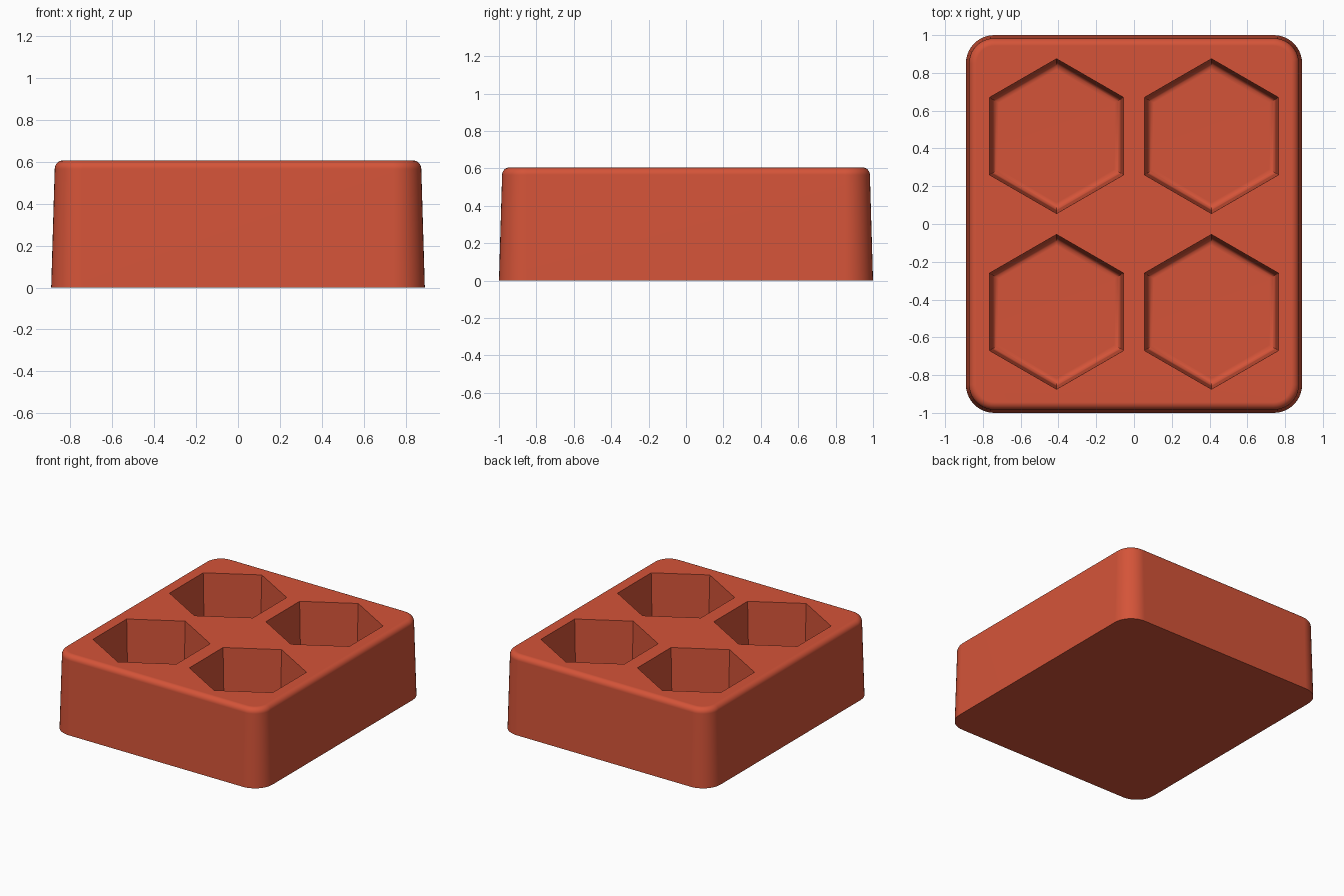
import bpy, bmesh
from math import sin, cos, tan, pi, radians

cube = bpy.data.objects.get("Cube")
if cube:
    bpy.data.objects.remove(cube, do_unlink=True)

HALF_X, HALF_Y, HEIGHT = 0.89, 1.0, 0.605
CORNER, EDGE = 0.15, 0.04
FLOOR, FILLET = 0.1, 0.035
DRAFT = tan(radians(1.7))

clay = bpy.data.materials.new("terracotta_red")
clay.use_nodes = True
colour = (0.66, 0.088, 0.040, 1)
clay.diffuse_color = colour
clay.node_tree.nodes["Principled BSDF"].inputs["Base Color"].default_value = colour


def rounded_rect(inset, z, steps=10):
    """Ring of a rounded rectangle, moved inward by inset."""
    r = CORNER - inset
    ring = []
    for q, (sx, sy) in enumerate([(1, 1), (-1, 1), (-1, -1), (1, -1)]):
        for i in range(steps + 1):
            a = (q + i / steps) * pi / 2
            ring.append((sx * (HALF_X - CORNER) + r * cos(a),
                         sy * (HALF_Y - CORNER) + r * sin(a), z))
    return ring


def hexagon(cx, cy, apothem, z):
    """Ring of a hexagon with points toward the front and back."""
    r = apothem / cos(pi / 6)
    return [(cx + r * cos(pi / 6 + k * pi / 3),
             cy + r * sin(pi / 6 + k * pi / 3), z) for k in range(6)]


def loft(name, rings):
    """Solid skinned through rings from bottom to top."""
    bm = bmesh.new()
    loops = [[bm.verts.new(p) for p in ring] for ring in rings]
    n = len(loops[0])
    for a, b in zip(loops, loops[1:]):
        for i in range(n):
            j = (i + 1) % n
            bm.faces.new((a[i], a[j], b[j], b[i]))
    bm.faces.new(loops[0][::-1])
    bm.faces.new(loops[-1])
    bmesh.ops.recalc_face_normals(bm, faces=bm.faces)
    mesh = bpy.data.meshes.new(name)
    bm.to_mesh(mesh)
    bm.free()
    mesh.materials.append(clay)
    obj = bpy.data.objects.new(name, mesh)
    bpy.context.collection.objects.link(obj)
    return obj


# Block with drafted sides and a rounded top edge
shoulder = HEIGHT - EDGE
lean = shoulder * DRAFT
rings = [rounded_rect(0, 0)]
for i in range(9):
    a = i / 8 * pi / 2
    rings.append(rounded_rect(lean + EDGE * (1 - cos(a)), shoulder + EDGE * sin(a)))
tray = loft("mould_block", rings)

# Four hexagonal pockets with drafted walls and a filleted floor
for sx in (-1, 1):
    for sy in (-1, 1):
        cx, cy = sx * 0.41, sy * 0.465
        wall = 0.355 - (HEIGHT - FLOOR) * DRAFT
        rings = []
        for i in range(7):
            a = i / 6 * pi / 2
            rings.append(hexagon(cx, cy, wall - FILLET * (1 - sin(a)),
                                 FLOOR + FILLET * (1 - cos(a))))
        rings.append(hexagon(cx, cy, 0.355 + 0.1 * DRAFT, HEIGHT + 0.1))
        cutter = loft("pocket_cutter", rings)
        cutter.hide_render = True
        cut = tray.modifiers.new("pocket", "BOOLEAN")
        cut.operation, cut.solver, cut.object = "DIFFERENCE", "EXACT", cutter
        bpy.context.view_layer.objects.active = tray
        bpy.ops.object.modifier_apply(modifier=cut.name)
        bpy.data.objects.remove(cutter, do_unlink=True)

# Smooth fillets, crisp pocket rims and corners
bpy.ops.object.select_all(action="DESELECT")
tray.select_set(True)
bpy.context.view_layer.objects.active = tray
bpy.ops.object.shade_smooth_by_angle(angle=radians(30))
flat = tray.modifiers.new("flat_faces", "WEIGHTED_NORMAL")
flat.keep_sharp = True
